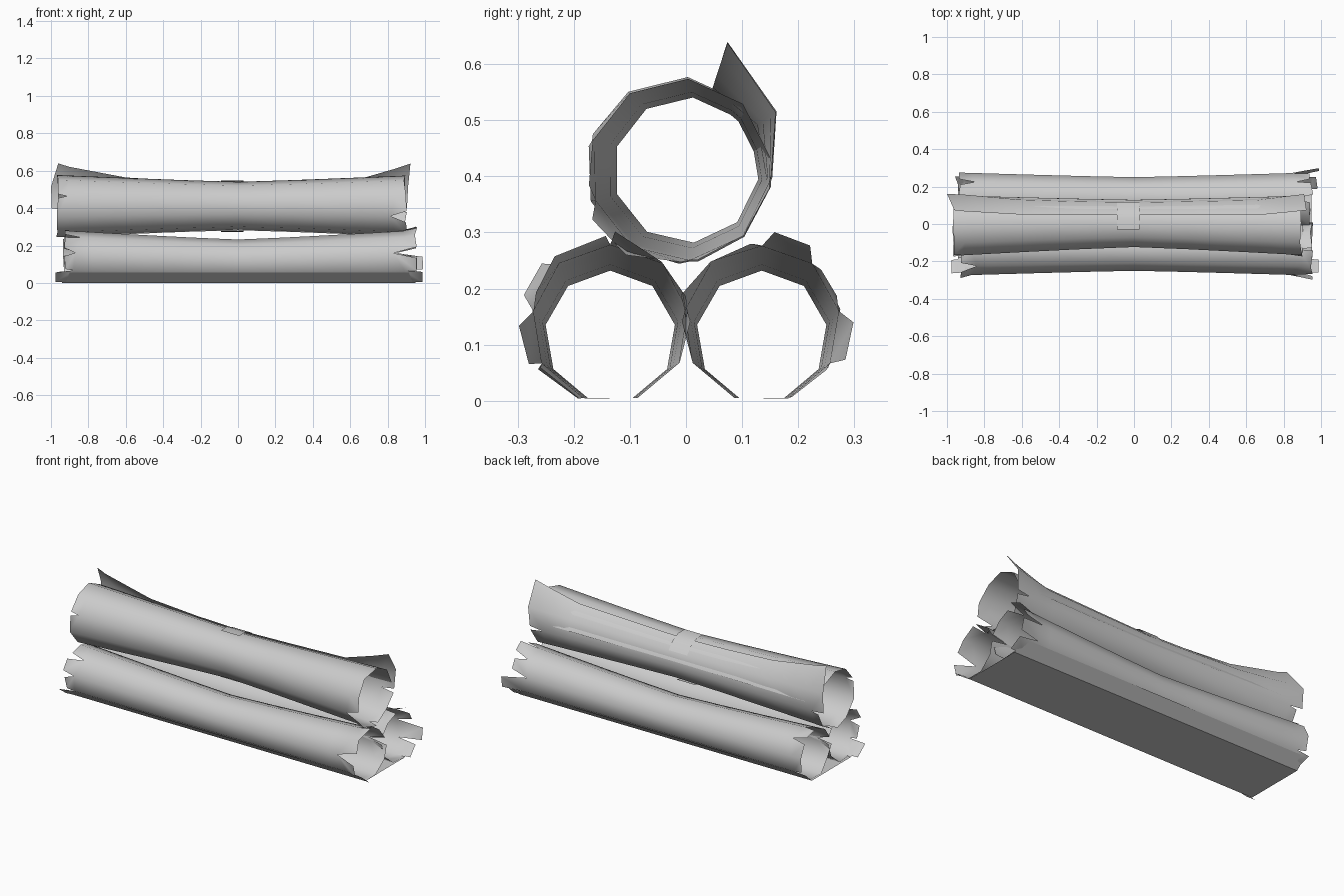
import bpy, bmesh, math, random

random.seed(4)
if "Cube" in bpy.data.objects:
    bpy.data.objects.remove(bpy.data.objects["Cube"])

bark = bpy.data.materials.new("pale_grey_bark")
bark.use_nodes = True
GREY = (0.6, 0.6, 0.6, 1)
bark.diffuse_color = GREY
bark.node_tree.nodes["Principled BSDF"].inputs["Base Color"].default_value = GREY


def finish(bm, name):
    mesh = bpy.data.meshes.new(name)
    bm.to_mesh(mesh)
    bm.free()
    mesh.materials.append(bark)
    for p in mesh.polygons:
        p.use_smooth = True
    obj = bpy.data.objects.new(name, mesh)
    bpy.context.collection.objects.link(obj)
    return obj


def rolled_sheet(name, angles, closed, point, ends, stations):
    """Thin rolled sheet along x. Each end is (x, cuts, tips):
    cuts {seam: (depth, gap)} split the rim, tips {panel: (extra length, flare)} shape the shards."""
    bm = bmesh.new()
    n = len(angles)
    panels = n if closed else n - 1

    def vert(x, j, turn=0, flare=0):
        return bm.verts.new(point(x, math.radians(angles[j % n] + turn), j % n, flare))

    rings = [[vert(x, j) for j in range(n)] for x in stations]
    for x_end, cuts, tips in ends:
        sign = 1 if x_end > 0 else -1
        rim = [vert(x_end - sign * cuts.get(j, (0.06, 0))[0], j) for j in range(n)]
        tip_verts = {}

        def tip(panel, j, turn):
            j = j % n
            key = (panel, j) if j in cuts else j
            if key not in tip_verts:
                extra, flare = tips.get(panel, (0, 0))
                extra += random.uniform(-0.008, 0.008)
                gap = cuts[j][1] * turn if j in cuts else 0
                tip_verts[key] = vert(x_end + sign * extra, j, gap, flare)
            return tip_verts[key]

        for j in range(panels):
            bm.faces.new((rim[j], rim[(j + 1) % n], tip(j, j + 1, -1), tip(j, j, 1)))
        rings = rings + [rim] if sign > 0 else [rim] + rings
    for a, b in zip(rings, rings[1:]):
        for j in range(panels):
            k = (j + 1) % n
            bm.faces.new((a[j], a[k], b[k], b[j]))
    bmesh.ops.recalc_face_normals(bm, faces=bm.faces)
    return finish(bm, name)


def spread(x):
    return min(1.05, abs(x) / 0.93) ** 1.15


# Lower pair of rolls: waisted in the middle, resting on their flat undersides
def lower_point(side):
    def point(x, a, j, flare):
        r = 0.117 + 0.025 * spread(x)
        cz = 0.005 + r * math.cos(math.radians(20))
        r += flare
        return (x, side * 0.135 + r * math.cos(a), max(0.004, cz + r * math.sin(a)))
    return point


nine = [90 + 40 * k for k in range(9)]
lengths = [-0.78, -0.5, -0.25, 0, 0.25, 0.5, 0.78]
rolled_sheet("lower_roll_front", nine, True, lower_point(-1), [
    (-0.93, {1: (0.09, 9), 2: (0.06, 8), 3: (0.05, 3), 4: (0.03, 2), 7: (0.08, 8)},
     {1: (0, 0.02), 3: (0.04, 0.01)}),
    (0.95, {0: (0.07, 3), 2: (0.12, 12), 3: (0.06, 3), 4: (0.04, 2), 7: (0.1, 9)},
     {0: (0, 0.012), 2: (0, 0.02), 3: (0.04, 0.005), 8: (0, 0.02)})], lengths)
rolled_sheet("lower_roll_back", nine, True, lower_point(1), [
    (-0.93, {0: (0.06, 6), 2: (0.09, 8), 6: (0.05, 4), 8: (0.08, 8)}, {5: (0.03, 0)}),
    (0.94, {0: (0.09, 8), 2: (0.1, 9), 5: (0.04, 2), 6: (0.08, 6), 7: (0.1, 10), 8: (0.07, 8)},
     {1: (0, 0.01), 4: (0.02, 0.01), 5: (0.04, 0.0), 6: (0.05, 0.02), 8: (0.01, 0.02)})], lengths)

# Flat sheet wrapped under the lower pair
bm = bmesh.new()
profile = [(-0.245, 0.055), (-0.18, 0), (0.18, 0), (0.245, 0.055)]
rows = [[bm.verts.new((x, y, z)) for y, z in profile] for x in (-0.94, 0.95)]
for j in range(3):
    bm.faces.new((rows[0][j], rows[0][j + 1], rows[1][j + 1], rows[1][j]))
bmesh.ops.recalc_face_normals(bm, faces=bm.faces)
plate = finish(bm, "under_sheet")
for p in plate.data.polygons:
    p.use_smooth = False


# Upper roll: a spiral whose overlapping edge peels away at both ends
def upper_point(x, a, j, flare):
    s = spread(x)
    r = 0.13 + 0.035 * s + flare
    if j >= 10:
        peel = max(0, (-x - 0.55) / 0.4, (x - 0.66) / 0.24)
        r += 0.004 + 0.032 * (j - 9) * min(1, peel)
    return (x, -0.012 * s + r * math.cos(a), 0.411 + r * math.sin(a))


spiral = [8 + 38.3 * k for k in range(12)]
rolled_sheet("upper_roll", spiral, False, upper_point, [
    (-0.965, {4: (0.05, 4), 7: (0.06, 6), 9: (0.05, 3)}, {9: (0.03, 0), 10: (0, 0.01)}),
    (0.895, {5: (0.08, 10), 7: (0.05, 5), 9: (0.07, 4)},
     {5: (0, 0.015), 9: (0.01, 0), 10: (0.02, 0.01)})],
    [-0.78, -0.6, -0.3, 0, 0.3, 0.66, 0.73])


# Small loose strips at the waist of the upper roll
def strip(name, start, end):
    bm = bmesh.new()
    rows = []
    for k in range(4):
        a = math.radians(start + (end - start) * k / 3)
        rows.append([bm.verts.new((x, 0.136 * math.cos(a), 0.411 + 0.138 * math.sin(a)))
                     for x in (-0.09, 0.03)])
    for p, q in zip(rows, rows[1:]):
        bm.faces.new((p[0], p[1], q[1], q[0]))
    bmesh.ops.recalc_face_normals(bm, faces=bm.faces)
    finish(bm, name)


strip("waist_strip_top", 30, 103)
strip("waist_strip_bottom", 255, 290)
